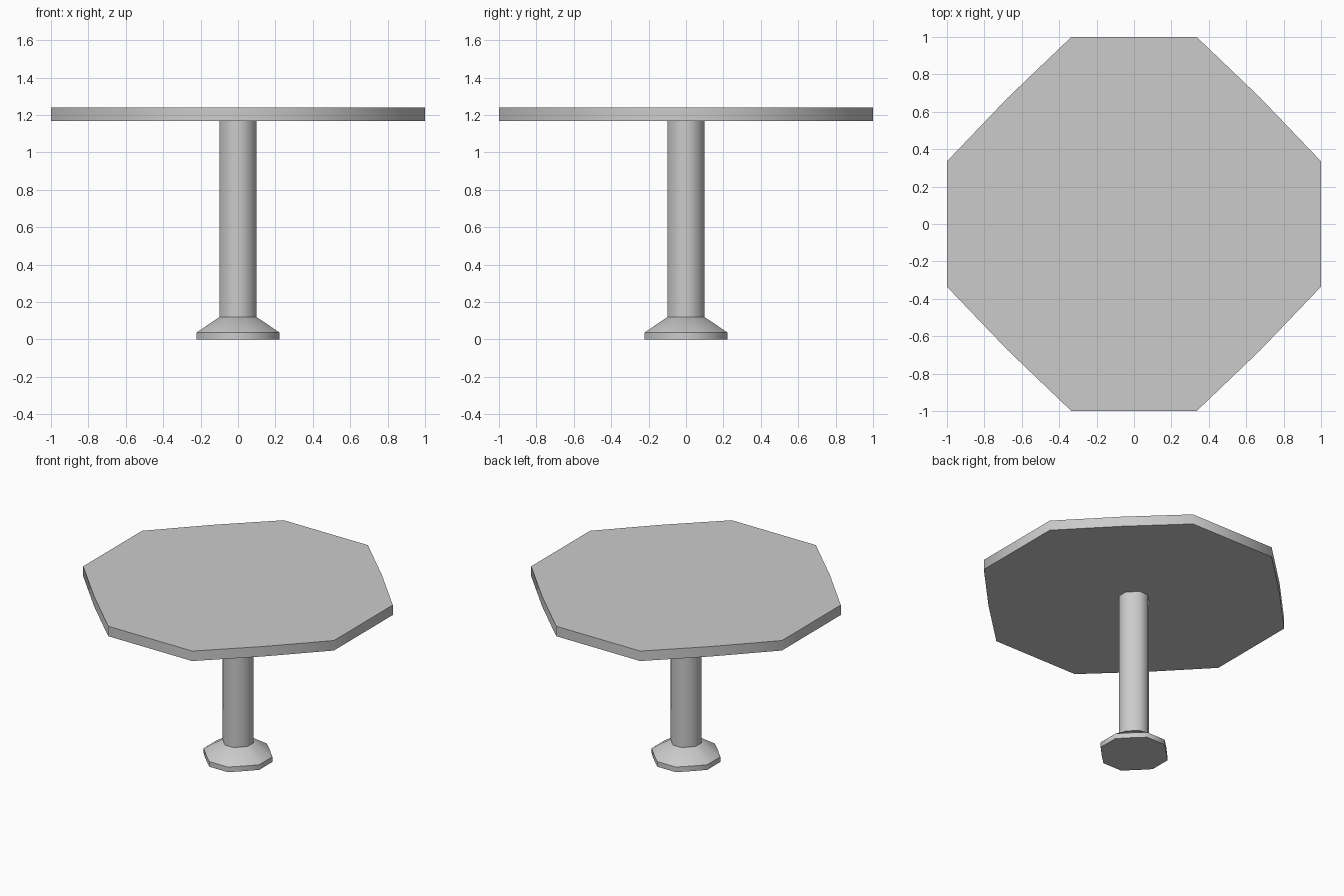
import bpy, bmesh, math

if "Cube" in bpy.data.objects:
    bpy.data.objects.remove(bpy.data.objects["Cube"])

# Shared outline: octagon with a slight extra corner on each diagonal (half-width 1)
QUARTER = [(1, -0.335), (1, 0.335), (0.675, 0.675)]
OUTLINE = []
for k in range(4):
    c, s = round(math.cos(k * math.pi / 2)), round(math.sin(k * math.pi / 2))
    OUTLINE += [(x * c - y * s, x * s + y * c) for x, y in QUARTER]


def loft(name, rings):
    """Closed solid through scaled copies of the outline; rings = (half_width, z)."""
    bm = bmesh.new()
    loops = [[bm.verts.new((x * r, y * r, z)) for x, y in OUTLINE] for r, z in rings]
    n = len(OUTLINE)
    for a, b in zip(loops, loops[1:]):
        for i in range(n):
            j = (i + 1) % n
            bm.faces.new((a[i], a[j], b[j], b[i]))
    bm.faces.new(loops[0][::-1])
    bm.faces.new(loops[-1])
    mesh = bpy.data.meshes.new(name)
    bm.to_mesh(mesh)
    bm.free()
    obj = bpy.data.objects.new(name, mesh)
    bpy.context.collection.objects.link(obj)
    bpy.ops.object.select_all(action='DESELECT')
    obj.select_set(True)
    bpy.context.view_layer.objects.active = obj
    bpy.ops.object.shade_smooth_by_angle(angle=math.radians(50))
    return obj


# Flared foot
loft("foot", [(0.222, 0), (0.222, 0.037), (0.1, 0.12)])
# Column
loft("column", [(0.1, 0.12), (0.1, 1.168)])
# Table top
loft("table_top", [(1, 1.168), (1, 1.24)])
